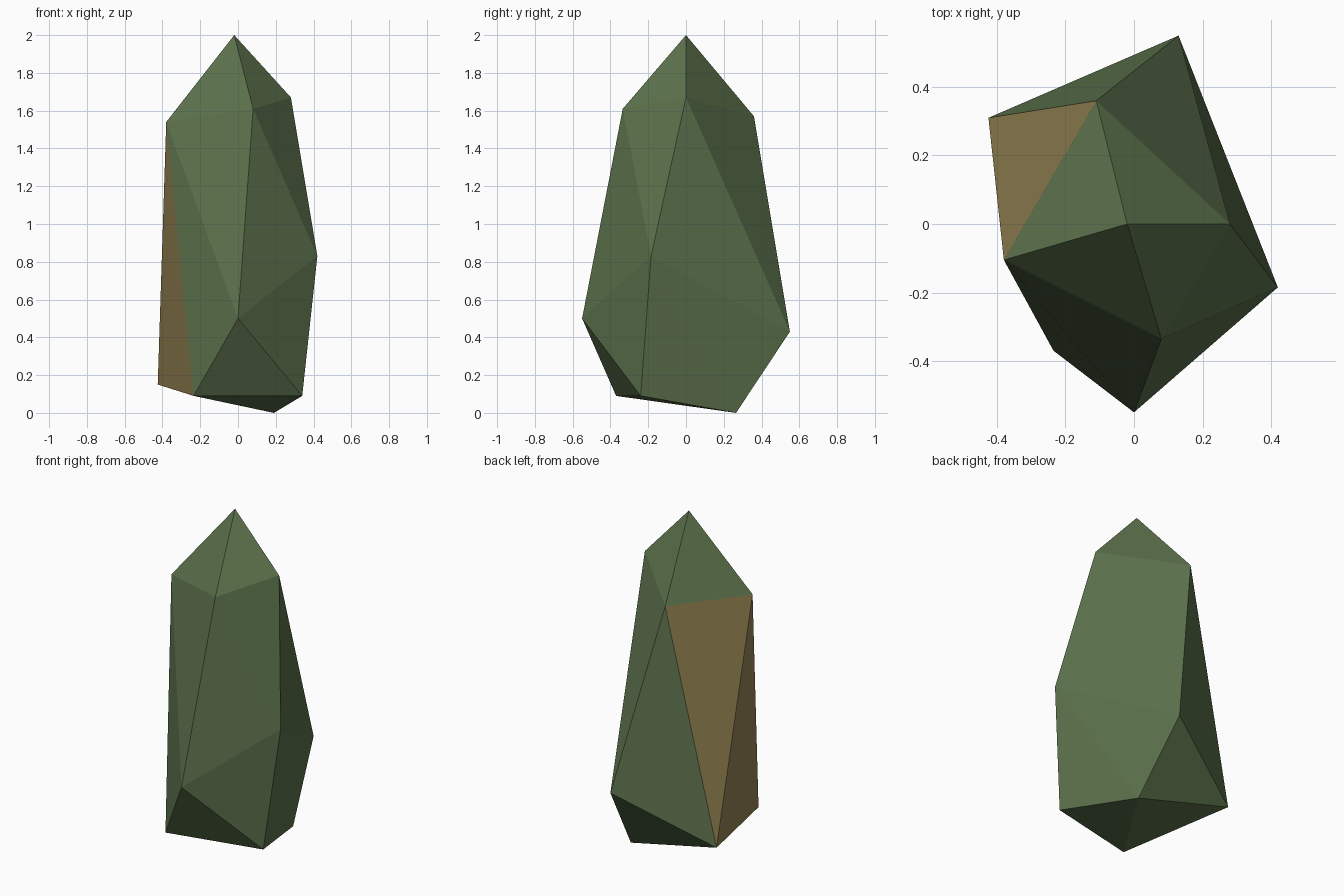
import bpy, bmesh

if "Cube" in bpy.data.objects:
    bpy.data.objects.remove(bpy.data.objects["Cube"])

def material(name, rgb):
    m = bpy.data.materials.new(name)
    m.diffuse_color = (*rgb, 1)
    m.use_nodes = True
    m.node_tree.nodes["Principled BSDF"].inputs["Base Color"].default_value = m.diffuse_color
    return m

# Corner points of the faceted crystal, ring by ring
tip = [(-0.02, 0.0, 2.0)]
shoulder = [(-0.38, -0.105, 1.54), (0.08, -0.335, 1.61), (0.28, 0.0, 1.67), (-0.11, 0.36, 1.57)]
waist = [(0.42, -0.185, 0.83), (0.0, -0.55, 0.5), (0.13, 0.55, 0.43)]
foot = [(-0.235, -0.37, 0.09), (0.34, -0.24, 0.09), (-0.425, 0.31, 0.15), (0.19, 0.265, 0.0)]

# Convex hull gives the flat facets
bm = bmesh.new()
for p in tip + shoulder + waist + foot:
    bm.verts.new(p)
bmesh.ops.convex_hull(bm, input=bm.verts[:])
bmesh.ops.recalc_face_normals(bm, faces=bm.faces[:])

# The facets facing squarely left are tan, the rest green
for f in bm.faces:
    f.normal_update()
    f.smooth = False
    f.material_index = 1 if f.normal.x < -0.8 else 0

mesh = bpy.data.meshes.new("crystal_rock")
bm.to_mesh(mesh)
bm.free()
mesh.materials.append(material("moss green", (0.107, 0.168, 0.072)))
mesh.materials.append(material("tan", (0.305, 0.235, 0.089)))
bpy.context.collection.objects.link(bpy.data.objects.new("crystal_rock", mesh))
